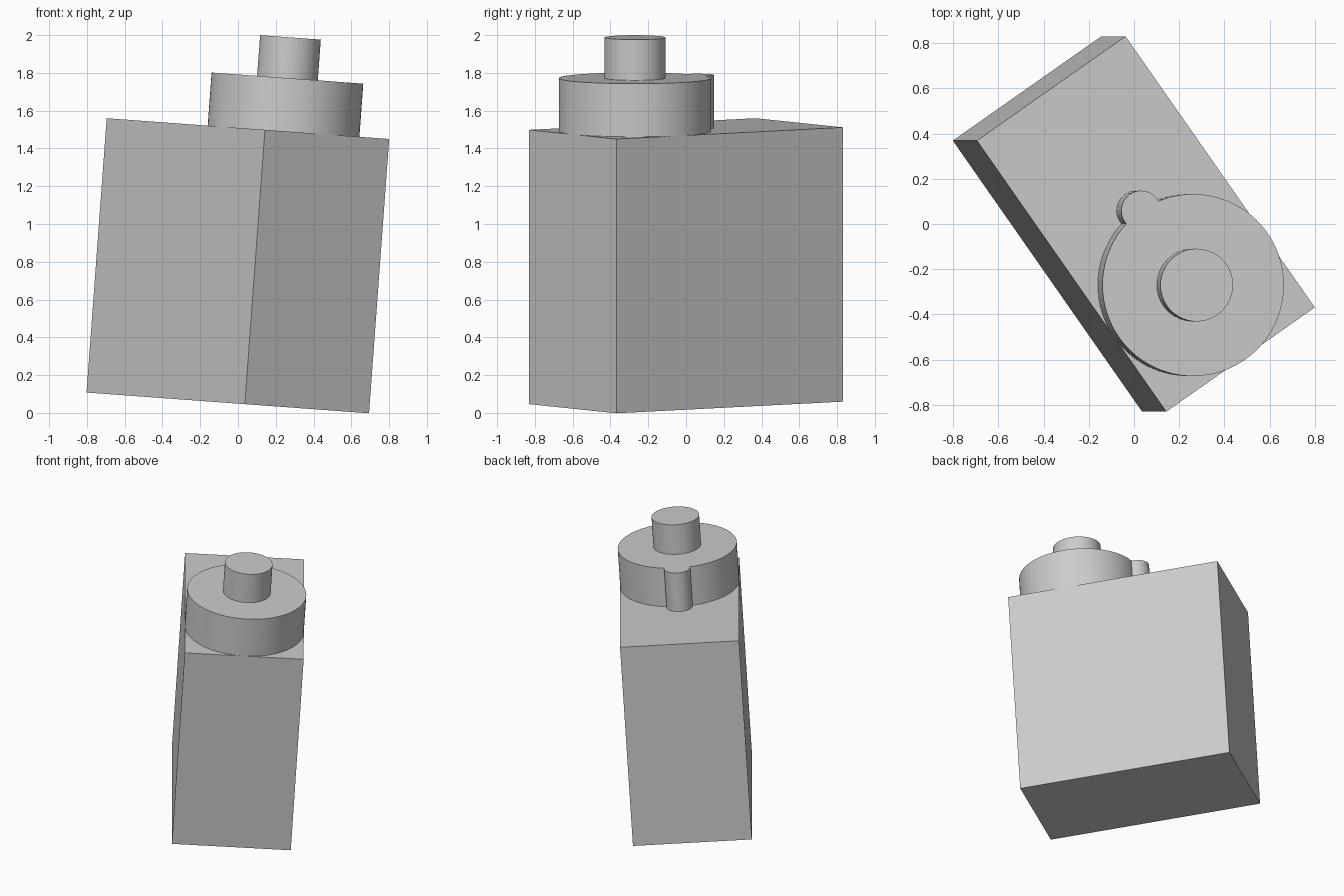
import bpy
import bmesh
from math import sin, cos, asin, pi, radians
from mathutils import Matrix

cube = bpy.data.objects.get("Cube")
if cube:
    bpy.data.objects.remove(cube, do_unlink=True)

# Single grey material
grey = bpy.data.materials.new("plain grey")
grey.use_nodes = True
color = (0.6, 0.6, 0.6, 1.0)
grey.diffuse_color = color
grey.node_tree.nodes["Principled BSDF"].inputs["Base Color"].default_value = color

# Tilted frame: origin at the centre of the block's top, x along its long side
FRAME = (Matrix.Translation((0.0525, 0, 1.505))
         @ Matrix.Rotation(radians(4.2), 4, "Y")
         @ Matrix.Rotation(radians(-55), 4, "Z"))

LENGTH, WIDTH, HEIGHT = 1.465, 0.805, 1.456
COLLAR_R = WIDTH / 2
COLLAR_X = LENGTH / 2 - COLLAR_R
COLLAR_H = 0.282
BUMP_R = 0.088
SHAFT_R, SHAFT_H = 0.161, 0.216


def arc(cx, radius, start, end, steps):
    angles = [start + (end - start) * i / steps for i in range(steps)]
    return [(cx + radius * cos(a), radius * sin(a)) for a in angles]


def extrude_profile(name, points, bottom, height):
    """Extrude a flat outline along the frame's z axis."""
    bm = bmesh.new()
    face = bm.faces.new([bm.verts.new((x, y, bottom)) for x, y in points])
    result = bmesh.ops.extrude_face_region(bm, geom=[face])
    top = [v for v in result["geom"] if isinstance(v, bmesh.types.BMVert)]
    bmesh.ops.translate(bm, verts=top, vec=(0, 0, height))
    bmesh.ops.recalc_face_normals(bm, faces=bm.faces)
    mesh = bpy.data.meshes.new(name)
    bm.to_mesh(mesh)
    bm.free()
    mesh.materials.append(grey)
    obj = bpy.data.objects.new(name, mesh)
    obj.matrix_world = FRAME
    bpy.context.collection.objects.link(obj)
    bpy.ops.object.select_all(action="DESELECT")
    obj.select_set(True)
    bpy.context.view_layer.objects.active = obj
    bpy.ops.object.shade_smooth_by_angle(angle=radians(30))
    return obj


# Main block
hx, hy = LENGTH / 2, WIDTH / 2
extrude_profile("body_block", [(-hx, -hy), (hx, -hy), (hx, hy), (-hx, hy)],
                -HEIGHT, HEIGHT)

# Round collar with a small rounded bump on its rim
half = 2 * asin(BUMP_R / (2 * COLLAR_R))
spread = pi / 2 + half / 2
outline = arc(COLLAR_X, COLLAR_R, half - pi, pi - half, 96)
outline += arc(COLLAR_X - COLLAR_R, BUMP_R, pi - spread, pi + spread, 32)
extrude_profile("collar", outline, 0, COLLAR_H)

# Shaft standing on the collar
extrude_profile("shaft", arc(COLLAR_X, SHAFT_R, 0, 2 * pi, 64), COLLAR_H, SHAFT_H)
